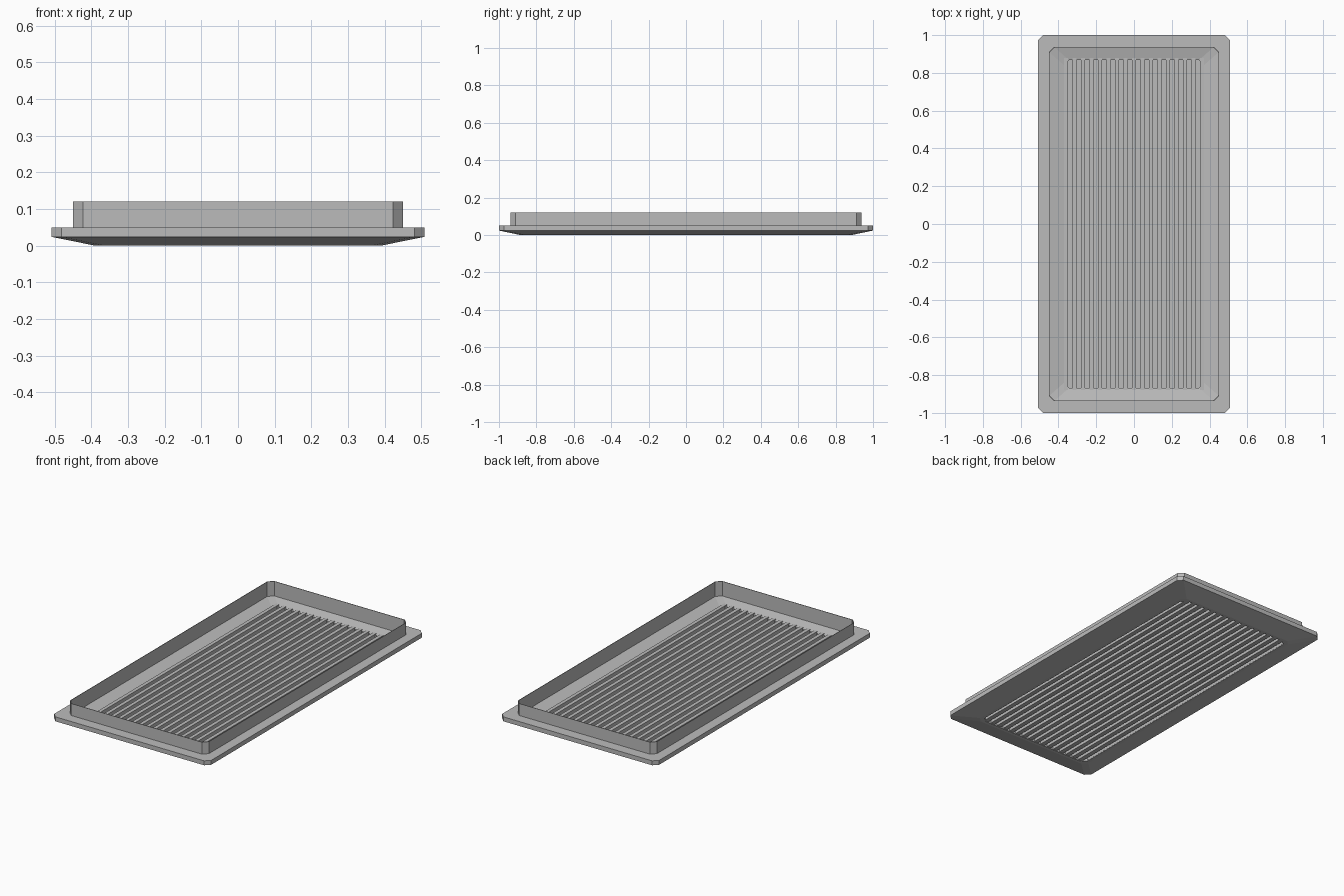
import bpy, bmesh

cube = bpy.data.objects.get("Cube")
if cube:
    bpy.data.objects.remove(cube, do_unlink=True)

grey = bpy.data.materials.new("plain_grey")
grey.use_nodes = True
colour = (0.5, 0.5, 0.5, 1)
grey.diffuse_color = colour
grey.node_tree.nodes["Principled BSDF"].inputs["Base Color"].default_value = colour


def finish(name, bm):
    bmesh.ops.recalc_face_normals(bm, faces=bm.faces)
    mesh = bpy.data.meshes.new(name)
    bm.to_mesh(mesh)
    bm.free()
    mesh.materials.append(grey)
    obj = bpy.data.objects.new(name, mesh)
    bpy.context.collection.objects.link(obj)
    return obj


def cut_corner_loop(bm, x, y, z, c=0.027):
    """Rectangle with cut corners, half sizes x and y."""
    pts = [(x, y - c), (x - c, y), (c - x, y), (-x, y - c),
           (-x, c - y), (c - x, -y), (x - c, -y), (x, c - y)]
    return [bm.verts.new((px, py, z)) for px, py in pts]


def ring(name, sections):
    """Closed frame whose cross-section is a list of (half x, half y, z)."""
    bm = bmesh.new()
    loops = [cut_corner_loop(bm, *s) for s in sections]
    for a, b in zip(loops, loops[1:] + loops[:1]):
        for i in range(len(a)):
            j = (i + 1) % len(a)
            bm.faces.new((a[i], a[j], b[j], b[i]))
    return finish(name, bm)


# Flange with a sloping underside and a sloping inner floor
ring("flange", [(0.37, 0.867, 0.018), (0.45, 0.938, 0.035), (0.45, 0.938, 0.05),
                (0.508, 1.0, 0.05), (0.508, 1.0, 0.024),
                (0.39, 0.885, 0.0), (0.37, 0.867, 0.0)])

# Thin upright collar
ring("collar", [(0.45, 0.938, 0.034), (0.45, 0.938, 0.12),
                (0.447, 0.935, 0.12), (0.447, 0.935, 0.034)])

# Stepped slats: raised strips joined by lower strips
PITCH, HALF, LOW, HIGH, END = 0.045, 0.010, 0.004, 0.024, 0.88
profile = [(-0.38, LOW)]
for i in range(-8, 9):
    x = i * PITCH
    profile += [(x - HALF, LOW), (x - HALF, HIGH), (x + HALF, HIGH), (x + HALF, LOW)]
profile.append((0.38, LOW))

bm = bmesh.new()
front = [bm.verts.new((x, -END, z)) for x, z in profile]
back = [bm.verts.new((x, END, z)) for x, z in profile]
for i in range(len(profile) - 1):
    bm.faces.new((front[i], front[i + 1], back[i + 1], back[i]))
slats = finish("slats", bm)
shell = slats.modifiers.new("thickness", "SOLIDIFY")
shell.thickness = 0.002
shell.offset = 0
